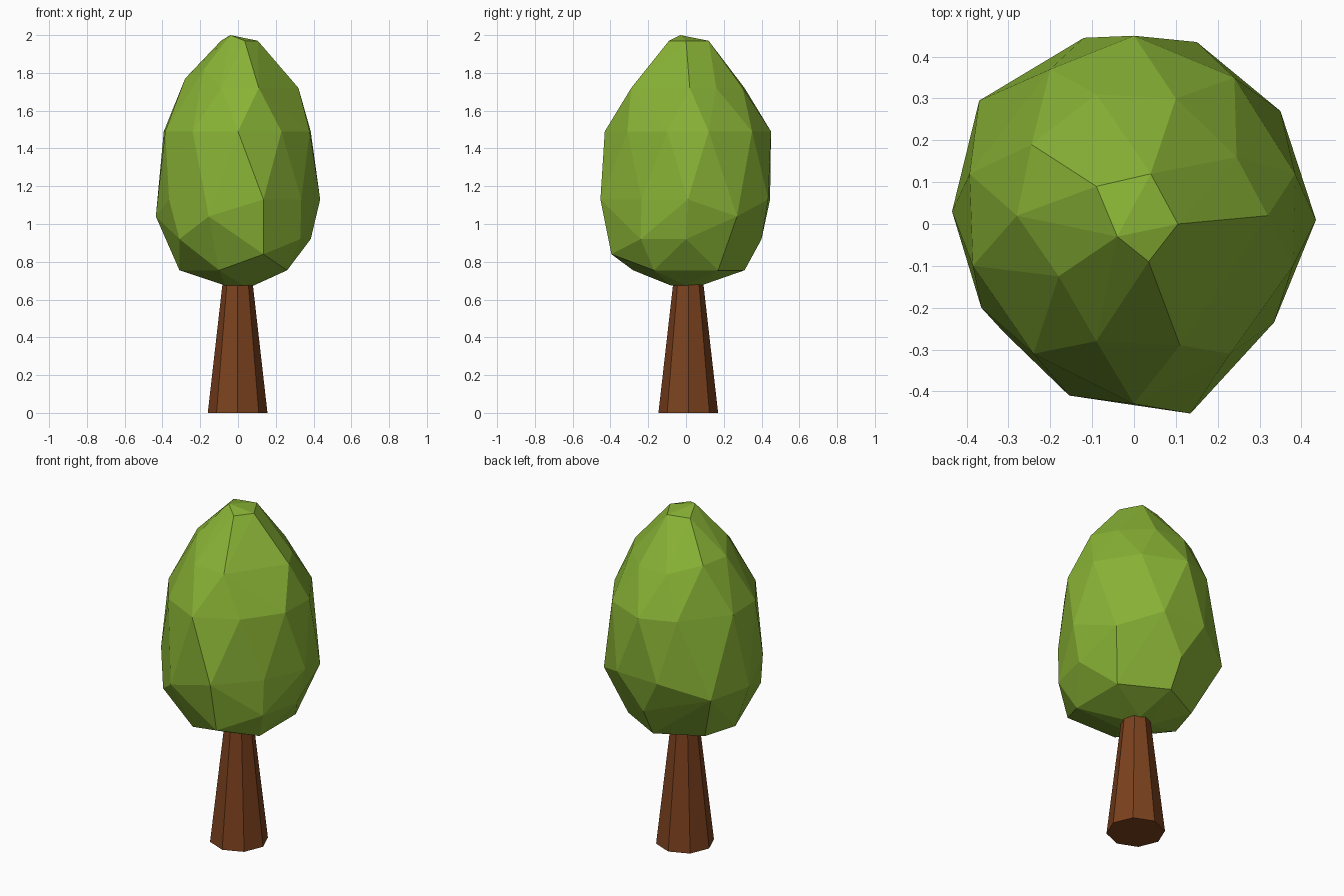
import bpy, bmesh
from math import cos, sin, tau

if "Cube" in bpy.data.objects:
    bpy.data.objects.remove(bpy.data.objects["Cube"])


def material(name, color):
    m = bpy.data.materials.new(name)
    m.diffuse_color = (*color, 1)
    m.use_nodes = True
    m.node_tree.nodes["Principled BSDF"].inputs["Base Color"].default_value = m.diffuse_color
    return m


def finish(bm, name, mat):
    bmesh.ops.recalc_face_normals(bm, faces=bm.faces)
    mesh = bpy.data.meshes.new(name)
    bm.to_mesh(mesh)
    bm.free()
    mesh.materials.append(mat)
    ob = bpy.data.objects.new(name, mesh)
    bpy.context.collection.objects.link(ob)
    return ob


# Trunk: tapered octagon with its corners on the axes
bm = bmesh.new()
rings = []
for r, z in ((0.158, 0.0), (0.076, 0.72)):
    rings.append([bm.verts.new((r * cos(tau * i / 8) - 0.002,
                                r * sin(tau * i / 8) + 0.012, z)) for i in range(8)])
low, high = rings
for i in range(8):
    j = (i + 1) % 8
    bm.faces.new((low[i], low[j], high[j], high[i]))
bm.faces.new(low[::-1])
bm.faces.new(high)
finish(bm, "trunk", material("bark", (0.20, 0.054, 0.013)))

# Crown: faceted hull stretched over irregular rings
bm = bmesh.new()


def ring(z, *points):
    for x, y in points:
        bm.verts.new((x, y, z))


ring(2.0, (-0.04, -0.03))
ring(1.97, (0.035, -0.09), (0.105, 0), (0.04, 0.12), (-0.09, 0.09))
ring(1.82, (-0.18, -0.125))
ring(1.77, (-0.28, 0.02), (-0.245, 0.19))
ring(1.72, (0.32, 0.02), (0.245, 0.16), (0.10, 0.30), (-0.09, 0.31),
     (-0.09, -0.28), (0.11, -0.29))
ring(1.49, (0.385, 0.12), (0.24, 0.35), (0, 0.45), (-0.2, 0.37), (-0.393, 0.12),
     (-0.385, -0.10), (-0.24, -0.31), (0, -0.43), (0.23, -0.31), (0.38, -0.10))
ring(1.13, (0.435, 0.01), (0.335, -0.235), (0.135, -0.453), (-0.365, -0.20),
     (-0.12, 0.445), (0.15, 0.435))
ring(1.04, (-0.435, 0.03), (-0.37, 0.295), (-0.155, -0.41), (0.35, 0.27))
ring(0.92, (0.385, 0), (0.33, -0.24), (-0.31, -0.26), (-0.31, 0.25), (0, 0.40))
ring(0.84, (0.135, -0.395))
ring(0.755, (0.26, -0.17), (0.26, 0.17), (0, 0.31), (-0.25, 0.18),
     (-0.31, -0.02), (-0.10, -0.28))
ring(0.675, *[(0.085 * cos(tau * i / 5), 0.085 * sin(tau * i / 5)) for i in range(5)])
hull = bmesh.ops.convex_hull(bm, input=bm.verts)
loose = [v for v in bm.verts if not v.link_faces]
bmesh.ops.delete(bm, geom=loose, context='VERTS')
finish(bm, "crown", material("leaves", (0.25, 0.45, 0.036)))
